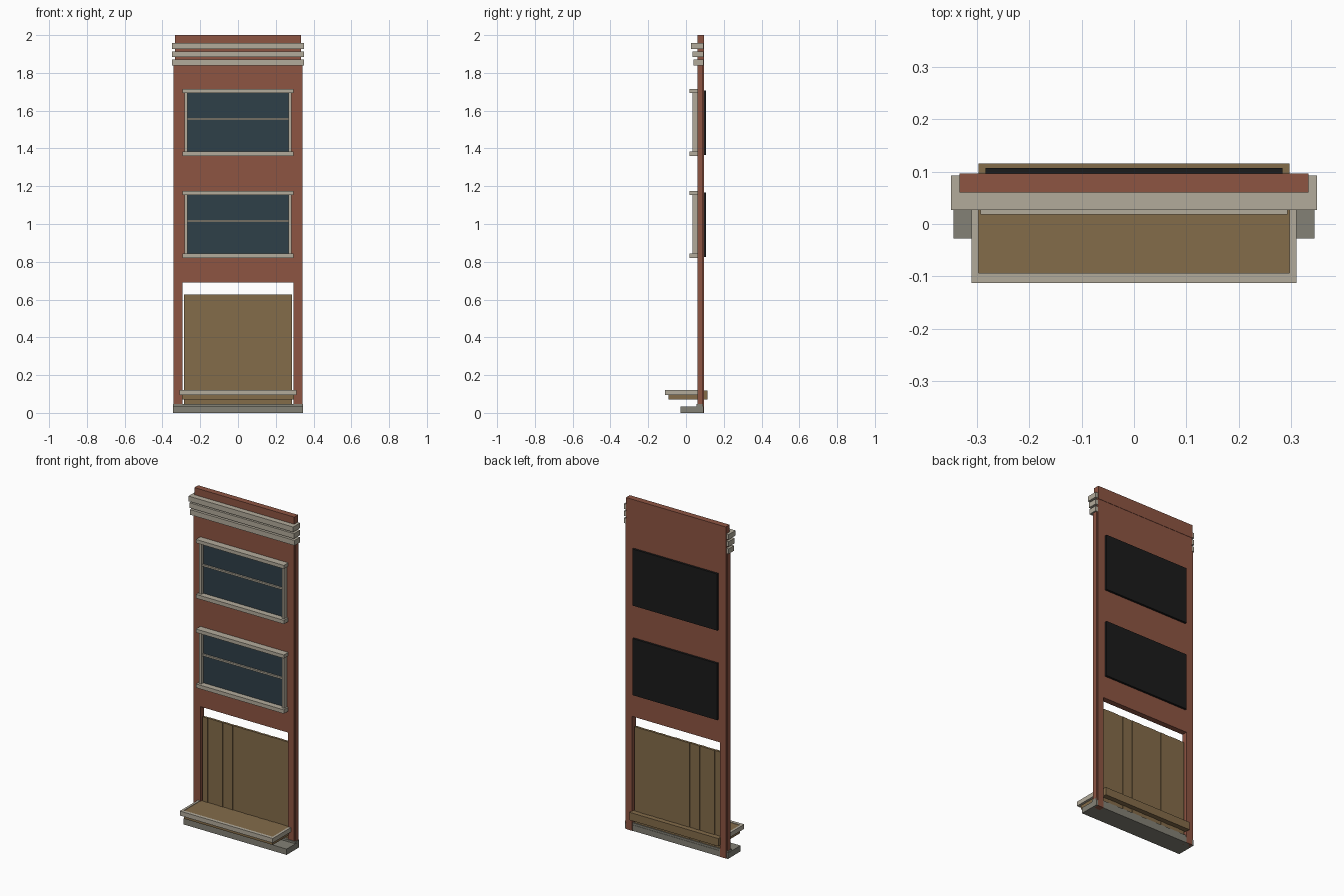
import bpy
import bmesh

cube = bpy.data.objects.get("Cube")
if cube:
    bpy.data.objects.remove(cube, do_unlink=True)


def material(name, r, g, b):
    m = bpy.data.materials.new(name)
    m.use_nodes = True
    m.diffuse_color = (r, g, b, 1)
    m.node_tree.nodes["Principled BSDF"].inputs["Base Color"].default_value = (r, g, b, 1)
    return m


BRICK = material("brick red", 0.27, 0.09, 0.055)
TRIM = material("beige trim", 0.45, 0.41, 0.33)
STONE = material("grey stone", 0.23, 0.22, 0.18)
WOOD = material("brown wood", 0.23, 0.15, 0.068)
GLASS = material("dark blue glass", 0.028, 0.05, 0.065)
BLACK = material("black backing", 0.011, 0.011, 0.011)


def finish(name, bm, mat):
    bmesh.ops.recalc_face_normals(bm, faces=bm.faces[:])
    mesh = bpy.data.meshes.new(name)
    bm.to_mesh(mesh)
    bm.free()
    mesh.materials.append(mat)
    obj = bpy.data.objects.new(name, mesh)
    bpy.context.collection.objects.link(obj)
    return obj


def box(name, mat, x, y, z):
    """Box from (min, max) ranges along each axis."""
    bm = bmesh.new()
    bmesh.ops.create_cube(bm, size=1)
    for v in bm.verts:
        for i, (lo, hi) in enumerate((x, y, z)):
            v.co[i] = hi if v.co[i] > 0 else lo
    return finish(name, bm, mat)


def pair(name, mat, x, y, z):
    """Matching boxes on the left and right."""
    box("left_" + name, mat, x, y, z)
    box("right_" + name, mat, (-x[1], -x[0]), y, z)


# Wall with the doorway cut into its outline
W, DOOR = 0.333, 0.293
outline = [(-W, 0), (-DOOR, 0), (-DOOR, 0.69), (DOOR, 0.69),
           (DOOR, 0), (W, 0), (W, 1.92), (-W, 1.92)]
bm = bmesh.new()
front = bm.faces.new([bm.verts.new((x, 0.06, z)) for x, z in outline])
back = bmesh.ops.extrude_face_region(bm, geom=[front])["geom"]
bmesh.ops.translate(bm, vec=(0, 0.034, 0),
                    verts=[g for g in back if isinstance(g, bmesh.types.BMVert)])
finish("wall", bm, BRICK)
box("parapet", BRICK, (-W, W), (0.06, 0.096), (1.92, 2))
pair("wall_edge_strip", BRICK, (W, 0.341), (0.062, 0.09), (0.03, 1.85))

# Stepped cornice
for i, y in enumerate((0.04, 0.035, 0.027)):
    z = 1.84 + i * 0.043
    box(f"cornice_{i + 1}", TRIM, (-0.349, 0.349), (y, 0.092), (z, z + 0.031))

# Two framed windows
for name, z in (("lower", 0.82), ("upper", 1.36)):
    box(name + "_glass", GLASS, (-0.27, 0.27), (0.053, 0.061), (z + 0.02, z + 0.34))
    box(name + "_backing", BLACK, (-0.283, 0.283), (0.09, 0.107), (z + 0.006, z + 0.347))
    box(name + "_window_sill", TRIM, (-0.293, 0.293), (0.018, 0.06), (z, z + 0.023))
    box(name + "_window_head", TRIM, (-0.293, 0.293), (0.018, 0.06), (z + 0.333, z + 0.354))
    box(name + "_window_bar", TRIM, (-0.268, 0.268), (0.042, 0.06), (z + 0.19, z + 0.2))
    pair(name + "_window_post", TRIM, (0.268, 0.284), (0.034, 0.06), (z + 0.02, z + 0.335))

# Plank panel in the doorway: narrow and wide planks
NARROW, WIDE, GAP = 0.031, 0.0645, 0.002
planks = "nwnnnwnwnnnwn"
widths = [WIDE if p == "w" else NARROW for p in planks]
scale = 0.57 / (sum(widths) + GAP * len(widths))
x = -0.285
for i, w in enumerate(widths):
    end = x + (w + GAP) * scale
    off = 0.002 * (i % 2)
    box(f"plank_{i + 1}", WOOD, (x, end), (0.07 + off, 0.084 + off), (0.03, 0.627))
    x = end

# Counter with a trim border
box("counter", WOOD, (-0.296, 0.296), (-0.093, 0.06), (0.072, 0.119))
box("counter_back", WOOD, (-0.292, 0.292), (0.06, 0.096), (0.072, 0.119))
box("counter_back_lip", WOOD, (-0.296, 0.296), (0.095, 0.115), (0.072, 0.119))
box("counter_front_trim", TRIM, (-0.31, 0.31), (-0.112, -0.093), (0.095, 0.122))
pair("counter_side_trim", TRIM, (0.296, 0.31), (-0.093, 0.06), (0.095, 0.122))

# Base slab and threshold
box("base_slab", STONE, (-0.344, 0.344), (-0.028, 0.092), (0, 0.035))
box("threshold", STONE, (-0.343, 0.343), (0.055, 0.09), (0.035, 0.047))
